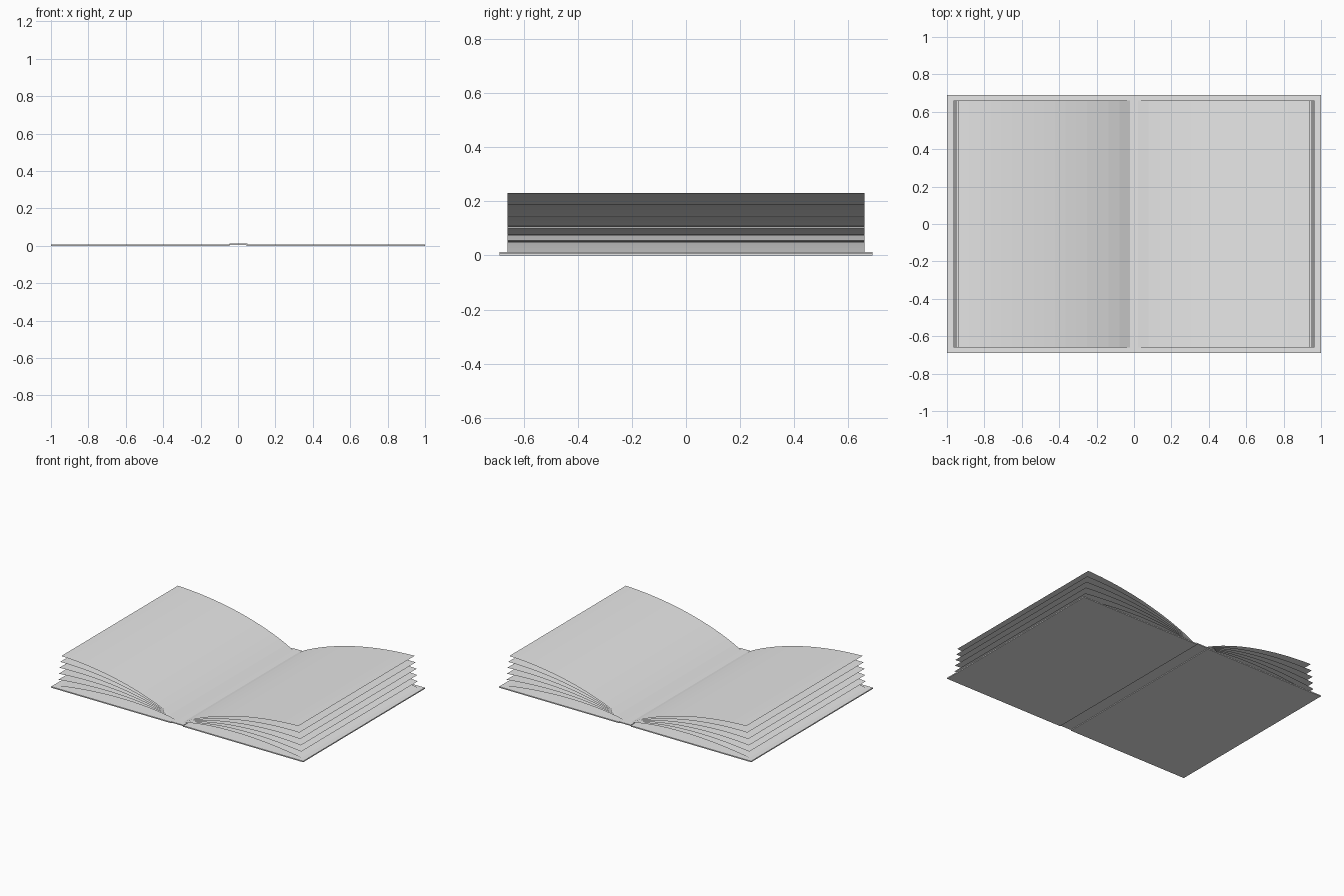
import bpy
import bmesh

cube = bpy.data.objects.get("Cube")
if cube:
    bpy.data.objects.remove(cube, do_unlink=True)

grey = bpy.data.materials.new("light_grey")
grey.use_nodes = True
grey.diffuse_color = (0.8, 0.8, 0.8, 1)
grey.node_tree.nodes["Principled BSDF"].inputs["Base Color"].default_value = (0.8, 0.8, 0.8, 1)


def finish(name, bm):
    mesh = bpy.data.meshes.new(name)
    bm.to_mesh(mesh)
    bm.free()
    mesh.materials.append(grey)
    obj = bpy.data.objects.new(name, mesh)
    bpy.context.collection.objects.link(obj)
    return obj


def plate(name, x0, x1, half_depth, z0, z1):
    bm = bmesh.new()
    bmesh.ops.create_cube(bm, size=1)
    bmesh.ops.scale(bm, vec=(x1 - x0, 2 * half_depth, z1 - z0), verts=bm.verts)
    bmesh.ops.translate(bm, vec=((x0 + x1) / 2, 0, (z0 + z1) / 2), verts=bm.verts)
    return finish(name, bm)


def sheet(name, side, end_x, end_z, bulge):
    """Thin page arching from the spine to its free edge."""
    start_x, start_z, half_depth, segments = 0.02, 0.011, 0.66, 16
    bm = bmesh.new()
    rows = []
    for i in range(segments + 1):
        t = i / segments
        u = t ** 0.87
        x = start_x + (end_x - start_x) * t
        z = start_z + (end_z - start_z) * t + 4 * bulge * u * (1 - u)
        rows.append([bm.verts.new((side * x, y, z)) for y in (-half_depth, half_depth)])
    for a, b in zip(rows, rows[1:]):
        loop = [a[0], b[0], b[1], a[1]]
        bm.faces.new(loop if side > 0 else loop[::-1])
    return finish(name, bm)


# Cover boards and the slightly raised spine strip
plate("left_cover", 0.045, 1, 0.69, 0, 0.008)
plate("right_cover", -1, -0.045, 0.69, 0, 0.008)
plate("spine", -0.045, 0.05, 0.69, 0.005, 0.012)

# Fanned pages on both sides
PAGES = 6
for side, label in ((1, "left"), (-1, "right")):
    for k in range(PAGES):
        f = k / (PAGES - 1)
        sheet(f"{label}_page_{k + 1}", side, 0.965 - 0.025 * f * f,
              0.011 + 0.221 * f, 0.043 + 0.013 * f)
